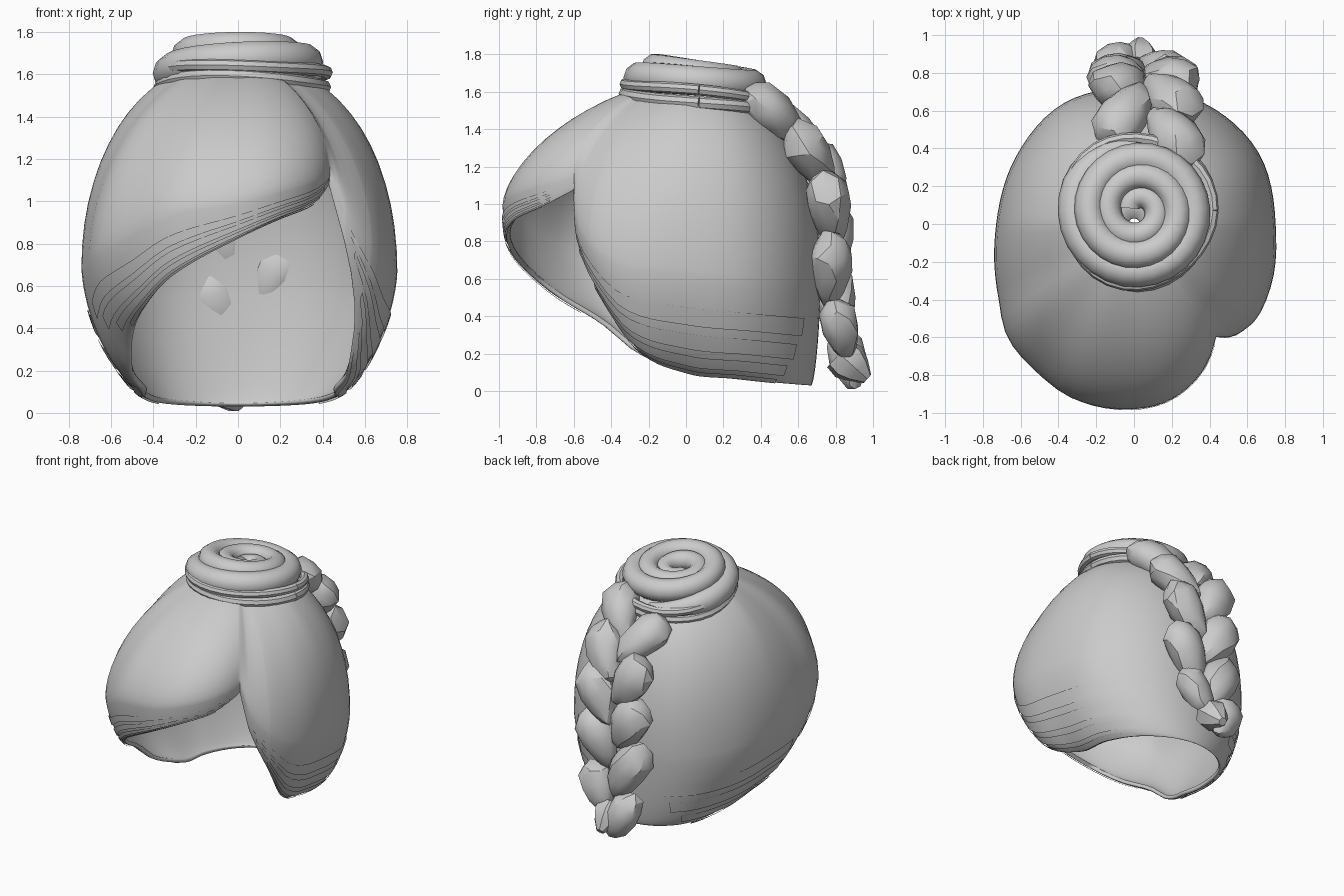
import bpy, bmesh, math
from math import sin, cos, pi, radians
from mathutils import Vector, Matrix, noise

if "Cube" in bpy.data.objects:
    bpy.data.objects.remove(bpy.data.objects["Cube"])

hair = bpy.data.materials.new("hair grey")
hair.use_nodes = True
GREY = (0.6, 0.6, 0.6, 1)
hair.diffuse_color = GREY
hair.node_tree.nodes["Principled BSDF"].inputs["Base Color"].default_value = GREY


def finish(name, bm, angle=40):
    mesh = bpy.data.meshes.new(name)
    bm.to_mesh(mesh)
    bm.free()
    obj = bpy.data.objects.new(name, mesh)
    bpy.context.collection.objects.link(obj)
    mesh.materials.append(hair)
    bpy.ops.object.select_all(action='DESELECT')
    obj.select_set(True)
    bpy.context.view_layer.objects.active = obj
    bpy.ops.object.shade_smooth_by_angle(angle=radians(angle))
    return obj


# Cap outline by azimuth: angle, widest radius, its height, rim radius, rim height
KEYS = [(-153, .81, .70, .56, .20), (-138, .90, .78, .67, .36),
        (-123, .94, .85, .81, .50), (-109, .98, .95, .92, .66),
        (-90, .98, 1.0, .96, .83), (-78, .95, 1.05, .93, .92),
        (-65, .86, 1.1, .84, .99), (-54, .74, 1.15, .73, 1.08),
        (-49, .79, .95, .77, .80), (-39, .82, .80, .71, .50),
        (-26, .80, .70, .58, .22), (0, .75, .66, .46, .10),
        (30, .76, .62, .52, .07), (60, .74, .6, .62, .04),
        (90, .72, .6, .67, .03), (120, .74, .6, .62, .04),
        (150, .72, .62, .5, .07), (180, .73, .68, .44, .10)]
TOP = 1.67


def outline(a):
    """Smoothly interpolated outline values at azimuth a (degrees)."""
    n = len(KEYS)
    a = (a + 153) % 360 - 153

    def key(i):
        return KEYS[i % n][0] + 360 * (i // n), KEYS[i % n][1:]
    i = max(j for j in range(n) if KEYS[j][0] <= a)
    (a0, p0), (a1, p1), (a2, p2), (a3, p3) = (key(i + d) for d in (-1, 0, 1, 2))
    t = (a - a1) / (a2 - a1)
    out = []
    for w, x, y, z in zip(p0, p1, p2, p3):
        m1 = (y - w) / (a2 - a0) * (a2 - a1)
        m2 = (z - x) / (a3 - a1) * (a2 - a1)
        if a1 == -54:
            m1 = y - x
        if a2 == -54:
            m2 = y - x
        out.append((2*t**3 - 3*t*t + 1)*x + (t**3 - 2*t*t + t)*m1
                   + (3*t*t - 2*t**3)*y + (t**3 - t*t)*m2)
    return out


def cap_point(a, u, lift=0.0):
    """u runs from crown (0) through widest line (1) to rim (2)."""
    wide, mid, rim, low = outline(a)
    r_a = radians(a)
    power = 2 / (2.2 - 0.6 * max(0, -sin(r_a)))
    if u < 1:
        r = wide * sin(u*pi/2) ** power
        z = mid + (TOP - mid) * max(0, cos(u*pi/2)) ** power
    else:
        v = (u - 1) * pi / 2
        r = rim + (wide - rim) * max(0, cos(v)) ** 1.25
        z = mid - (mid - low) * sin(v) ** 1.25
    return Vector(((r + lift) * cos(r_a), (r + lift) * sin(r_a), z - lift * max(0, u - 1)))


def sheet(name, angles, us, lift=0.0, closed=False):
    bm = bmesh.new()
    rows = [[bm.verts.new(cap_point(a, u, lift)) for a in angles] for u in us]
    count = len(angles)
    for top, bot in zip(rows, rows[1:]):
        for i in range(count if closed else count - 1):
            j = (i + 1) % count
            bm.faces.new((top[i], bot[i], bot[j], top[j]))
    obj = finish(name, bm, 50)
    return obj


# Main cap, open at the bottom and at the face
azimuths = sorted(set(range(-150, 210, 5)) | {-54, -49, -39, -52, -57})
cap = sheet("hair_cap", azimuths, [0.02 + 1.98 * k / 30 for k in range(31)], closed=True)
solid = cap.modifiers.new("thickness", 'SOLIDIFY')
solid.thickness = 0.025
solid.offset = -1

# Thin strand layers running beside the rim
for side, (start, stop) in {"fringe": (-150, -56), "side": (-52, 60), "nape": (110, 200)}.items():
    for k in range(4):
        u = 1.3 + 0.18 * k
        angles = [start + 6*k + (stop - start - 9*k) * i / 24 for i in range(25)]
        sheet(f"{side}_strand_{k+1}", angles, [u, u + .06, u + .12], 0.007)


def tube(name, path, sizes, sides=10):
    """Sweep a round section with a given radius along a path."""
    bm = bmesh.new()
    rings = []
    for i, p in enumerate(path):
        d = (path[min(i+1, len(path)-1)] - path[max(i-1, 0)]).normalized()
        across = d.cross(Vector((0, 0, 1))).normalized()
        up = across.cross(d)
        rings.append([bm.verts.new(p + sizes[i] * (across * cos(2*pi*k/sides) + up * sin(2*pi*k/sides)))
                      for k in range(sides)])
    for r, s in zip(rings, rings[1:]):
        for k in range(sides):
            bm.faces.new((r[k], r[(k+1) % sides], s[(k+1) % sides], s[k]))
    bm.faces.new(rings[0][::-1])
    bm.faces.new(rings[-1])
    bmesh.ops.recalc_face_normals(bm, faces=bm.faces)
    return finish(name, bm)


# Coiled bun, leaning toward the back
def bun_point(r, a, z):
    y = r * sin(a)
    return Vector((0.02 + r * cos(a), 0.07 + y, z - 0.13 * y))


coil, sizes = [], []
for i in range(91):
    t = i / 90
    coil.append(bun_point(.35 - .30 * t ** 1.25, t * 6.4 * pi + 1.6, 1.575 + .13 * sin(min(1, t * 1.9) * pi / 2) - .05 * t ** 3))
    sizes.append((.088 - .025 * t) * min(1, .4 + i / 8))
tube("bun_coil", coil, sizes)
for k, (r, z, s) in enumerate([(.385, 1.54, .035), (.39, 1.60, .03), (.33, 1.50, .05)]):
    ring = [bun_point(r + .01 * sin(3*a + k), a, z + .012 * sin(2*a + k))
            for a in (2*pi*i/32 for i in range(33))]
    tube(f"bun_wrap_{k+1}", ring, [s] * 33, 8)

# Braid of overlapping tapered lobes down the back
SPINE = [Vector(p) for p in ((.08, .42, 1.52), (.08, .61, 1.35), (.06, .74, 1.14),
                             (.05, .78, .9), (.05, .77, .62), (.04, .82, .36), (.03, .88, .1))]


def spine(t):
    i = min(int(t), len(SPINE) - 2)
    return SPINE[i].lerp(SPINE[i+1], t - i), (SPINE[i+1] - SPINE[i]).normalized()


LOBES = 10
for k in range(LOBES):
    centre, down = spine(0.25 + 5.5 * k / (LOBES - 1))
    side = 1 if k % 2 == 0 else -1
    across = Vector((1, 0, 0))
    out = across.cross(down).normalized()
    if out.y < 0:
        out.negate()
    down = (down - across * side * 0.5).normalized()
    wide = out.cross(down).normalized()
    shrink = 1 if k < LOBES - 2 else 0.85
    bm = bmesh.new()
    bmesh.ops.create_icosphere(bm, subdivisions=2, radius=1)
    for v in bm.verts:
        c = v.co.copy()
        taper = 1 - 0.3 * c.z
        rough = 1 + 0.13 * noise.noise(c * 1.6 + Vector((k * 3.1, 0, 0)))
        v.co = (centre + across * side * 0.125 * shrink + rough * shrink
                * (wide * c.x * .135 * taper + out * c.y * .115 * taper + down * c.z * .225))
        v.co.z = max(v.co.z, 0.01)
    bmesh.ops.recalc_face_normals(bm, faces=bm.faces)
    finish(f"braid_lobe_{k+1}", bm, 28)

# Loose tuft closing the braid
tuft = [Vector((.03, .82 + .05 * i, .2 - .045 * i)) for i in range(4)]
tube("braid_tip", tuft, [.1, .11, .08, .03], 7)
